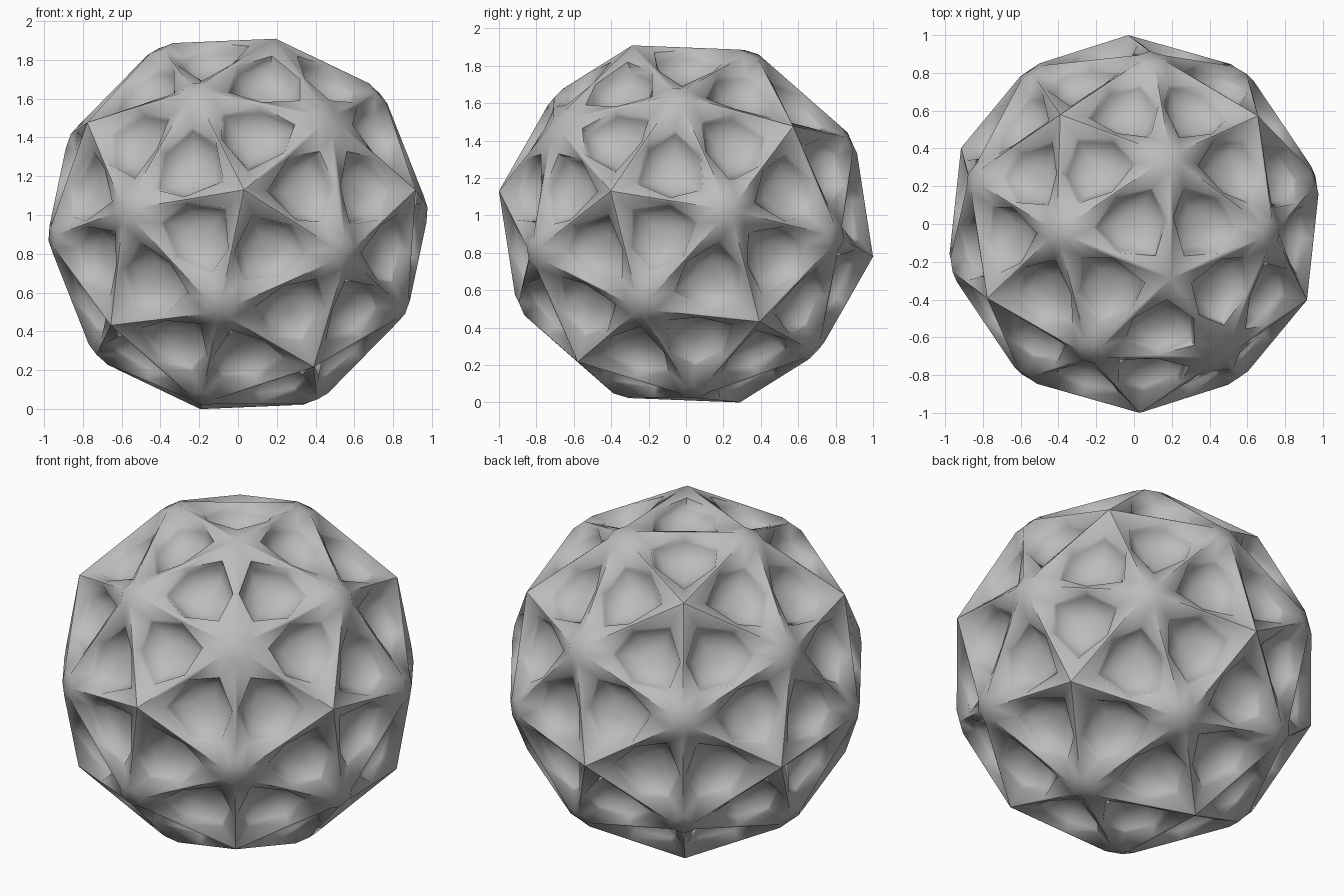
import bpy, bmesh
from math import radians, sin, cos
from mathutils import Vector, Matrix

if "Cube" in bpy.data.objects:
    bpy.data.objects.remove(bpy.data.objects["Cube"], do_unlink=True)

R = 1.0157
TILT, TURN = radians(70), radians(-56)   # elevation and heading of the main star

# Orientation of the ball
axis = Vector((cos(TILT) * cos(TURN), cos(TILT) * sin(TURN), sin(TILT)))
north = Vector((-sin(TILT) * cos(TURN), -sin(TILT) * sin(TURN), cos(TILT)))
frame = Matrix((north, axis.cross(north), axis)).transposed()


def point(polar, bearing):
    a, b = radians(polar), radians(bearing)
    return frame @ (R * Vector((sin(a) * cos(b), sin(a) * sin(b), cos(a))))


def ring(polar, start):
    return [point(polar, start + 72 * k) for k in range(5)]


# Star tips: twelve pointed five-armed ones, twenty blunt six-armed ones
fives = [point(0, 0), point(180, 0)] + ring(63.435, 0) + ring(116.565, 36)
sixes = ring(37.377, 36) + ring(79.188, 36) + ring(100.812, 0) + ring(142.623, 0)
flat_tips = [point(0, 0), point(37.377, 180)]

hull = bmesh.new()
for t in fives + sixes:
    hull.verts.new(t)
bmesh.ops.convex_hull(hull, input=hull.verts[:])

ball = bmesh.new()


def face(*points):
    ball.faces.new([ball.verts.new(p) for p in points])


def among(tip, group):
    return any((tip - g).length < 0.01 for g in group)


def star_corner(tip, ends, mids, rims, notch):
    """One triangle's share of a star, between two of its arms."""
    if among(tip, sixes):
        # Blunt six-sided core
        shoulders = [tip.lerp(e, 0.12) for e in ends]
        inner = (shoulders[0] + shoulders[1]) / 2
        top = tip * 0.975
        face(top, shoulders[0], inner)
        face(top, inner, shoulders[1])
        face(shoulders[0], notch, inner)
        face(inner, notch, shoulders[1])
    else:
        shoulders = [tip, tip]
    face(shoulders[0], mids[0], rims[0], notch)
    face(shoulders[1], notch, rims[1], mids[1])


# Each triangle becomes three star corners around a six-sided hollow
for f in hull.faces:
    corners = [v.co.copy() for v in f.verts]
    centre = sum(corners, Vector()) / 3
    inward = -centre.normalized()
    mids = [(c + corners[(i + 1) % 3]) / 2 for i, c in enumerate(corners)]
    rim = []
    for tip, mid in zip(corners, mids):
        notch = centre.lerp(tip, 0.52 if among(tip, sixes) else 0.6)
        if not among(tip, flat_tips):
            notch += inward * 0.04
        rim += [notch, mid.lerp(centre, 0.09) + inward * 0.004]
    for i, tip in enumerate(corners):
        star_corner(tip, (corners[(i + 1) % 3], corners[i - 1]),
                    (mids[i], mids[i - 1]), (rim[2 * i + 1], rim[2 * i - 1]), rim[2 * i])
    # Dished hollow: steep wall, then a shallow bowl
    rings = [rim]
    for scale, depth in ((0.92, 0.055), (0.7, 0.1), (0.38, 0.122)):
        rings.append([centre + (p - centre - inward * (p - centre).dot(inward)) * scale
                      + inward * depth for p in rim])
    for outer, inner in zip(rings, rings[1:]):
        for k in range(6):
            j = (k + 1) % 6
            face(outer[k], outer[j], inner[j], inner[k])
    bottom = centre + inward * 0.128
    for k in range(6):
        face(rings[-1][k], rings[-1][(k + 1) % 6], bottom)
hull.free()

bmesh.ops.remove_doubles(ball, verts=ball.verts[:], dist=0.0005)
bmesh.ops.recalc_face_normals(ball, faces=ball.faces[:])
bmesh.ops.translate(ball, verts=ball.verts[:], vec=(0, 0, R * sin(TILT)))
mesh = bpy.data.meshes.new("star_ball")
ball.to_mesh(mesh)
ball.free()
obj = bpy.data.objects.new("star_ball", mesh)
bpy.context.collection.objects.link(obj)

# Single grey finish
grey = bpy.data.materials.new("grey")
grey.use_nodes = True
colour = (0.5, 0.5, 0.5, 1)
grey.diffuse_color = colour
grey.node_tree.nodes["Principled BSDF"].inputs["Base Color"].default_value = colour
mesh.materials.append(grey)

bpy.context.view_layer.objects.active = obj
obj.select_set(True)
bpy.ops.object.shade_smooth_by_angle(angle=radians(62))
